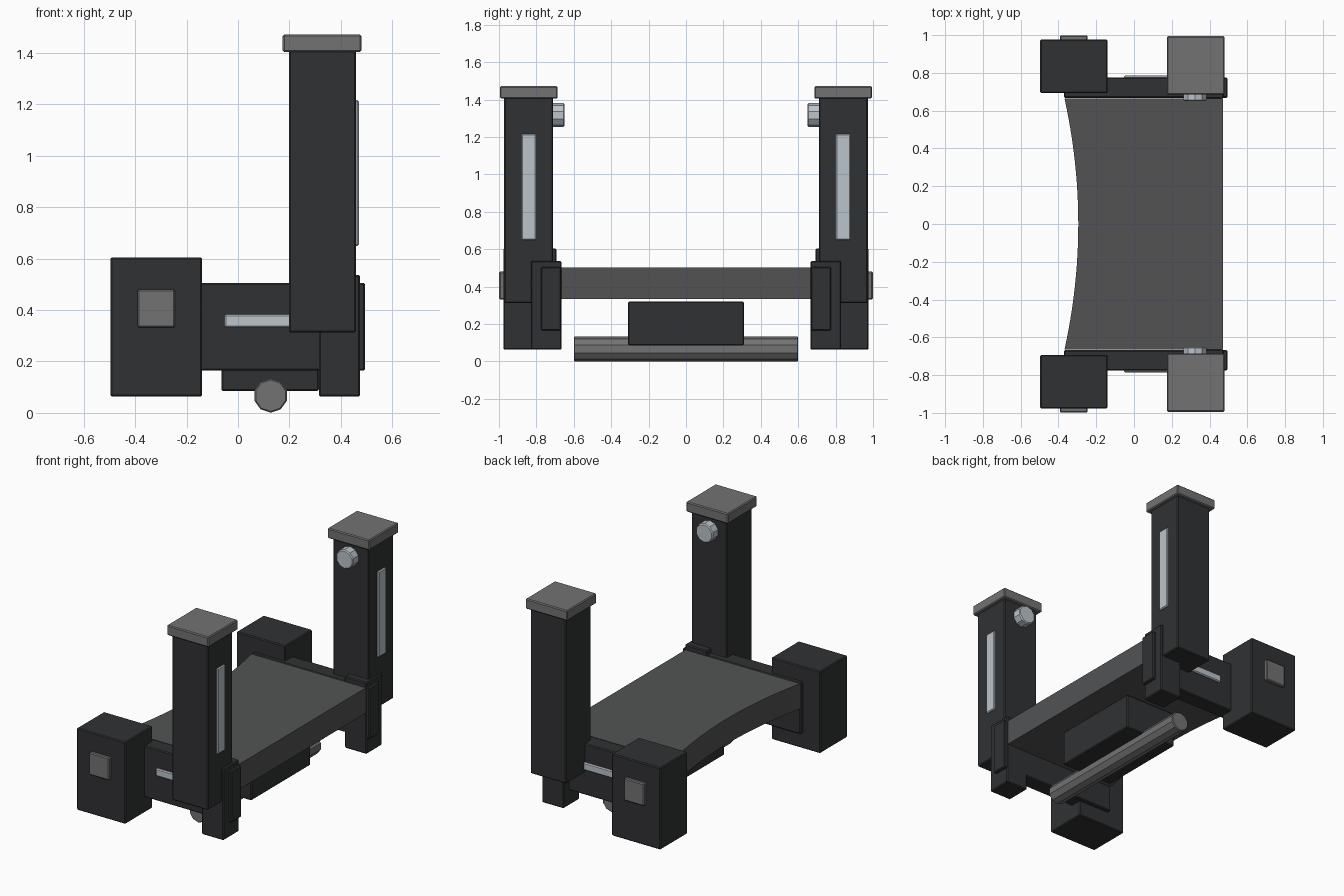
import bpy, bmesh, math

if "Cube" in bpy.data.objects:
    bpy.data.objects.remove(bpy.data.objects["Cube"])


def material(name, r, g, b):
    m = bpy.data.materials.new(name)
    m.diffuse_color = (r, g, b, 1)
    m.use_nodes = True
    m.node_tree.nodes["Principled BSDF"].inputs["Base Color"].default_value = m.diffuse_color
    return m


DARK = material("charcoal", 0.03, 0.031, 0.033)
DECK = material("deck_grey", 0.085, 0.086, 0.088)
GREY = material("mid_grey", 0.17, 0.17, 0.17)
LIGHT = material("pale_steel", 0.5, 0.55, 0.6)


def finish(name, bm, mat, bevel):
    bmesh.ops.recalc_face_normals(bm, faces=bm.faces[:])
    me = bpy.data.meshes.new(name)
    bm.to_mesh(me)
    bm.free()
    me.materials.append(mat)
    ob = bpy.data.objects.new(name, me)
    bpy.context.collection.objects.link(ob)
    if bevel:
        mod = ob.modifiers.new("edge_bevel", 'BEVEL')
        mod.width = bevel
        mod.segments = 1
        mod.limit_method = 'ANGLE'
        mod.angle_limit = math.radians(50)
    return ob


def box(name, xs, ys, zs, mat, bevel=0.006):
    bm = bmesh.new()
    bmesh.ops.create_cube(bm, size=1)
    for v in bm.verts:
        v.co = [(a + b) / 2 + c * (b - a) for (a, b), c in zip((xs, ys, zs), v.co)]
    return finish(name, bm, mat, bevel)


def prism(name, outline, mat, axis, lo, hi, bevel):
    """Extrude a 2D outline along y (outline is x,z) or z (outline is x,y)."""
    place = (lambda a, b, h: (a, h, b)) if axis == 'y' else (lambda a, b, h: (a, b, h))
    bm = bmesh.new()
    face = bm.faces.new([bm.verts.new(place(a, b, lo)) for a, b in outline])
    ext = bmesh.ops.extrude_face_region(bm, geom=[face])["geom"]
    for v in ext:
        if isinstance(v, bmesh.types.BMVert):
            v.co["xyz".index(axis)] = hi
    return finish(name, bm, mat, bevel)


def ten_sided(x, z, r):
    return [(x + r * math.sin(i * math.tau / 10), z + r * math.cos(i * math.tau / 10))
            for i in range(10)]


# Deck with a concave edge
outline = [(0.47, -0.665), (0.47, 0.665)]
for i in range(25):
    t = 1 - i / 12
    outline.append((-0.295 - 0.073 * t * t, 0.665 * t))
prism("deck", outline, DECK, 'z', 0.335, 0.502, 0)

# Box and rod below the deck
box("under_box", (-0.065, 0.315), (-0.31, 0.31), (0.085, 0.32), DARK)
prism("roller_bar", ten_sided(0.127, 0.067, 0.066), GREY, 'y', -0.6, 0.6, 0.005)

# Parts repeated on both ends: name, x range, outward y range, z range, material
SIDE_PARTS = [
    ("side_rail", (-0.37, 0.495), (0.668, 0.775), (0.165, 0.505), DARK),
    ("rear_leg", (0.315, 0.475), (0.665, 0.83), (0.063, 0.537), DARK),
    ("corner_block", (-0.497, -0.14), (0.693, 0.977), (0.063, 0.605), DARK),
    ("block_pad", (-0.392, -0.245), (0.96, 0.999), (0.332, 0.48), GREY),
    ("rail_strip", (-0.053, 0.3), (0.76, 0.785), (0.332, 0.383), LIGHT),
    ("post", (0.198, 0.459), (0.71, 0.972), (0.313, 1.42), DARK),
    ("post_cap", (0.174, 0.48), (0.686, 0.994), (1.405, 1.472), GREY),
    ("post_strip", (0.44, 0.47), (0.8, 0.88), (0.65, 1.217), LIGHT),
]
for side, s in (("left", -1), ("right", 1)):
    for name, xs, ys, zs, mat in SIDE_PARTS:
        box(f"{name}_{side}", xs, sorted(s * y for y in ys), zs, mat)
    # Knob on the inner face of the post
    lo, hi = sorted((s * 0.65, s * 0.73))
    prism(f"knob_{side}", ten_sided(0.323, 1.317, 0.064), LIGHT, 'y', lo, hi, 0.006)
